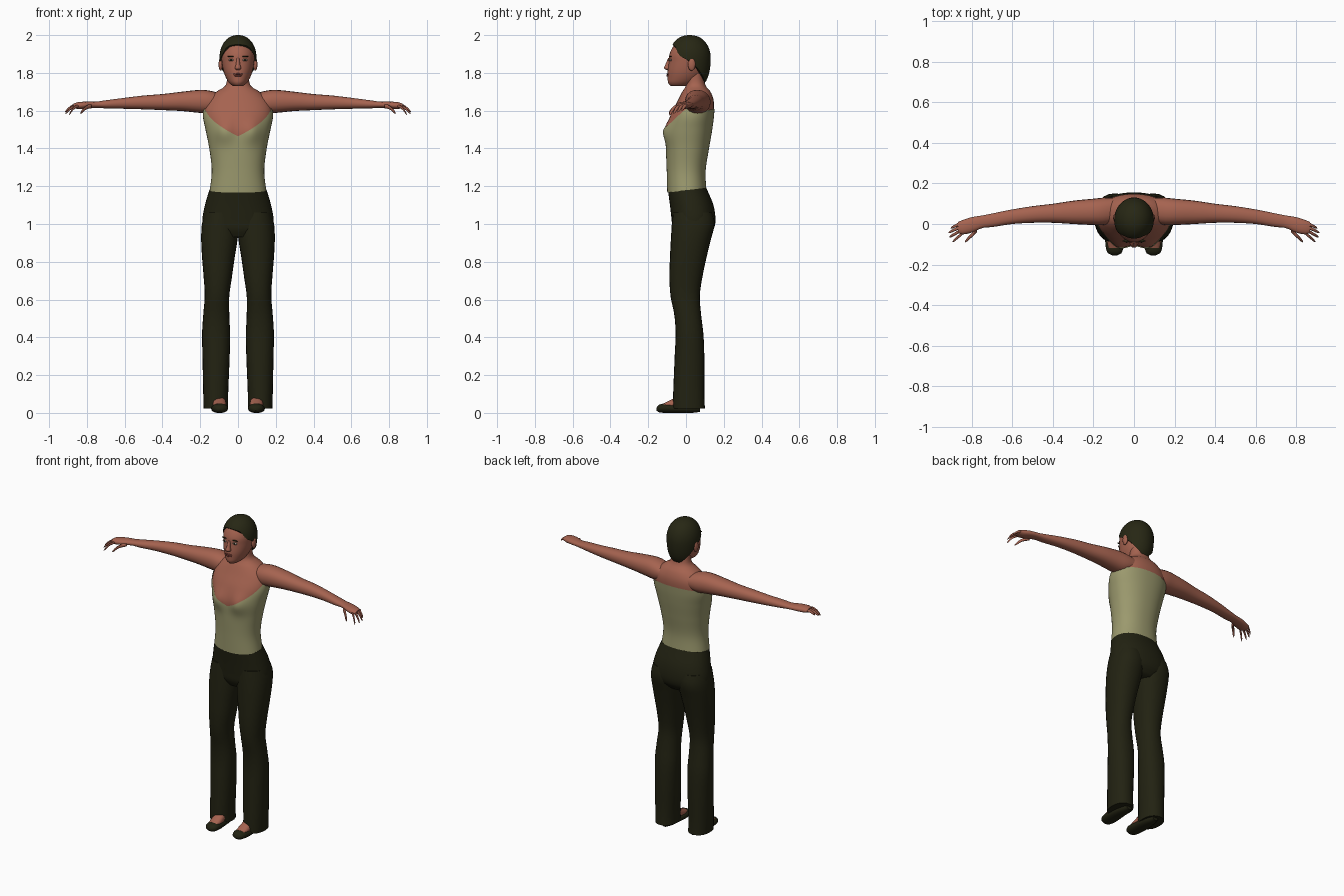
import bpy
import bmesh
from math import sin, cos, pi, radians, exp
from mathutils import Vector

cube = bpy.data.objects.get("Cube")
if cube:
    bpy.data.objects.remove(cube, do_unlink=True)


def material(name, *rgb):
    m = bpy.data.materials.new(name)
    m.use_nodes = True
    m.diffuse_color = (*rgb, 1)
    bsdf = m.node_tree.nodes["Principled BSDF"]
    bsdf.inputs["Base Color"].default_value = (*rgb, 1)
    bsdf.inputs["Roughness"].default_value = 0.8
    return m


SKIN = material("skin", .38, .125, .08)
CLOTH = material("sage cloth", .33, .32, .155)
TROUSER = material("dark olive trousers", .016, .016, .006)
HAIR = material("dark hair", .02, .02, .007)
LIP = material("lips", .25, .06, .045)
EYE = material("eye white", .4, .33, .28)


def finish(name, bm, mat):
    bmesh.ops.recalc_face_normals(bm, faces=bm.faces)
    me = bpy.data.meshes.new(name)
    bm.to_mesh(me)
    bm.free()
    me.materials.append(mat)
    ob = bpy.data.objects.new(name, me)
    bpy.context.collection.objects.link(ob)
    bpy.ops.object.select_all(action='DESELECT')
    ob.select_set(True)
    bpy.context.view_layer.objects.active = ob
    bpy.ops.object.shade_smooth_by_angle(angle=radians(50))
    return ob


def sample(keys, t):
    """Smooth interpolation of rows (t, values...)."""
    t = min(max(t, keys[0][0]), keys[-1][0])
    i = 0
    while i < len(keys) - 2 and t > keys[i + 1][0]:
        i += 1

    def slope(j, k):
        a, b = keys[max(j - 1, 0)], keys[min(j + 1, len(keys) - 1)]
        return (b[k] - a[k]) / (b[0] - a[0])
    p, q = keys[i], keys[i + 1]
    h = q[0] - p[0]
    u = (t - p[0]) / h
    w = u * u * (3 - 2 * u)
    return [p[k] * (1 - w) + q[k] * w + h * u * (1 - u) *
            ((1 - u) * slope(i, k) - u * slope(i + 1, k)) for k in range(1, len(p))]


def grid(name, point, mat, n, steps, caps=True):
    """Closed rings of point(angle, v), v from 0 to 1."""
    bm = bmesh.new()
    rings = [[bm.verts.new(point(2 * pi * i / n, j / steps)) for i in range(n)]
             for j in range(steps + 1)]
    for a, b in zip(rings, rings[1:]):
        for i in range(n):
            k = (i + 1) % n
            bm.faces.new((a[i], a[k], b[k], b[i]))
    if caps:
        bm.faces.new(rings[0])
        bm.faces.new(rings[-1])
    return finish(name, bm, mat)


def tube(name, keys, mat, axis=2, side=1, n=20, steps=20, lo=None, hi=None,
         off=0, power=.9, warp=None, caps=True):
    """Loft along an axis; keys are (t, min a, max a, min b, max b)."""
    def point(ang, v):
        t0 = lo(ang) if lo else keys[0][0]
        t1 = hi(ang) if hi else keys[-1][0]
        t = t0 + (t1 - t0) * v
        a0, a1, b0, b1 = sample(keys, t)
        c, s = [abs(f) ** power * (1 if f > 0 else -1) for f in (cos(ang), sin(ang))]
        p = [(a0 + a1) / 2 + ((a1 - a0) / 2 + off) * c,
             (b0 + b1) / 2 + ((b1 - b0) / 2 + off) * s]
        p.insert(axis, t)
        p[0] *= side
        return warp(Vector(p)) if warp else p
    return grid(name, point, mat, n, steps, caps)


def blob(name, loc, size, mat):
    bm = bmesh.new()
    bmesh.ops.create_uvsphere(bm, u_segments=16, v_segments=10, radius=1)
    bmesh.ops.scale(bm, verts=bm.verts, vec=size)
    bmesh.ops.translate(bm, verts=bm.verts, vec=loc)
    return finish(name, bm, mat)


def even(rows):
    """Rows (z, half width, front, back) symmetric about the middle."""
    return [(z, -h, h, f, b) for z, h, f, b in rows]


# Torso, shoulders and neck
body = even([(1.16, .148, -.095, .105), (1.28, .135, -.098, .1), (1.4, .148, -.102, .118),
             (1.5, .168, -.1, .135), (1.58, .182, -.08, .145), (1.65, .165, -.045, .147),
             (1.7, .115, -.02, .13), (1.73, .068, -.002, .105), (1.8, .056, 0, .088)])


def bust(p):
    if p.y < 0:
        p.y -= .024 * exp(-((abs(p.x) - .075) / .05) ** 2 - ((p.z - 1.49) / .06) ** 2)
    return p


def neckline(a):
    x = abs(cos(a))
    if sin(a) < -.05:
        return min(1.465 + .1 * x + .06 * x ** 4, 1.615)
    return 1.59 + .02 * max(sin(a), 0)


tube("upper_body", body, SKIN, n=48, steps=30, lo=lambda a: 1.4, warp=bust)
tube("camisole", body, CLOTH, n=64, steps=30, lo=lambda a: 1.178 + .012 * sin(a),
     hi=neckline, off=.004, warp=bust, caps=False)

# Trousers
tube("trouser_hips", even([(.93, .12, -.05, .11), (.97, .175, -.07, .145), (1.02, .188, -.076, .156),
                           (1.1, .175, -.085, .145), (1.195, .147, -.098, .106)]),
     TROUSER, n=32, hi=lambda a: 1.18 + .012 * sin(a))
leg = [(.022, .052, .182, -.07, .1), (.1, .052, .184, -.068, .097), (.3, .044, .188, -.06, .097),
       (.42, .042, .19, -.055, .092), (.52, .046, .184, -.062, .08), (.62, .046, .176, -.082, .073),
       (.72, .032, .182, -.088, .087), (.82, .018, .19, -.085, .108), (.92, .002, .195, -.08, .132),
       (1, -.004, .191, -.075, .152), (1.06, 0, .178, -.07, .14)]

# Arm from shoulder to palm
arm = [(.09, .01, .13, 1.6, 1.69), (.15, -.005, .13, 1.585, 1.706), (.2, -.005, .125, 1.588, 1.71),
       (.3, 0, .115, 1.598, 1.7), (.4, .006, .1, 1.603, 1.688), (.5, .006, .088, 1.607, 1.68),
       (.6, 0, .072, 1.61, 1.668), (.7, -.015, .052, 1.612, 1.655), (.75, -.02, .042, 1.615, 1.648),
       (.8, -.042, .034, 1.612, 1.648), (.85, -.052, .018, 1.608, 1.645), (.87, -.045, .01, 1.614, 1.638)]

# Shoe and bare instep
shoe = [(-.156, .085, .105, .012, .028), (-.145, .063, .128, .004, .042), (-.11, .053, .14, 0, .05),
        (-.05, .056, .142, 0, .045), (.03, .065, .135, 0, .05), (.075, .08, .12, .005, .045)]
instep = [(-.118, .07, .126, .03, .05), (-.09, .062, .132, .02, .064),
          (-.03, .066, .132, .02, .095), (.04, .07, .13, .02, .12)]


def finger(name, start, end, r, side):
    """Tapered, downward-bent finger running outwards."""
    rows = []
    for u, k in ((0, .9), (.3, 1), (.6, .9), (.9, .7), (1, .25)):
        p = Vector(start).lerp(Vector(end), u)
        p.z += .012 * sin(pi * u)
        rows.append((p.x, p.y - r * k, p.y + r * k, p.z - r * k, p.z + r * k))
    tube(name, rows, SKIN, axis=0, side=side, n=8, steps=8)


for side, word in ((1, "left"), (-1, "right")):
    tube(word + "_trouser_leg", leg, TROUSER, side=side, n=24, steps=30)
    tube(word + "_arm", arm, SKIN, axis=0, side=side, n=20, steps=36)
    tube(word + "_shoe", shoe, TROUSER, axis=1, side=side)
    tube(word + "_instep", instep, SKIN, axis=1, side=side, n=16, steps=8)
    for i, reach in enumerate((.895, .912, .916, .905)):
        y = -.044 + .018 * i
        finger(f"{word}_finger_{i + 1}", (.845, y, 1.625),
               (reach, y - .043 + .004 * i, 1.577 + .008 * i), .0085, side)
    finger(word + "_thumb", (.775, -.03, 1.622), (.835, -.088, 1.585), .011, side)
    # Ears, eyes and brows
    blob(word + "_ear", (side * .092, .03, 1.845), (.011, .02, .034), SKIN)
    blob(word + "_eye", (side * .036, -.083, 1.868), (.015, .008, .006), EYE)
    blob(word + "_iris", (side * .036, -.088, 1.868), (.006, .005, .006), HAIR)
    blob(word + "_brow", (side * .038, -.083, 1.887), (.019, .006, .003), HAIR)

# Head
tube("head", even([(1.73, .026, -.08, .01), (1.745, .045, -.094, .045), (1.775, .064, -.097, .08),
                   (1.81, .077, -.097, .1), (1.86, .086, -.091, .112), (1.9, .088, -.087, .115),
                   (1.945, .076, -.064, .1), (1.97, .055, -.035, .08), (1.985, .03, -.01, .05)]),
     SKIN, n=32, steps=30, power=1)
tube("nose", even([(1.815, .011, -.102, -.08), (1.824, .017, -.117, -.08), (1.84, .012, -.111, -.08),
                   (1.88, .007, -.094, -.07)]), SKIN, n=12, steps=10)
blob("upper_lip", (0, -.096, 1.794), (.024, .007, .0045), LIP)
blob("lower_lip", (0, -.096, 1.785), (.02, .008, .005), LIP)

# Cropped hair, drawn to a point at the nape
hairline = [(-1, 54), (-.75, 62), (-.5, 84), (0, 97), (.4, 112), (.8, 136), (1, 152)]


def hair(ang, v):
    phi = radians(sample(hairline, cos(ang))[0]) * max(v, .005)
    low = phi > pi / 2
    rho = sin(phi) ** (.5 if low else .9)
    z = 1.88 + (.155 if low else .12) * cos(phi)
    return .098 * rho * sin(ang), .02 + .111 * rho * cos(ang), z


grid("hair", hair, HAIR, 40, 16)
